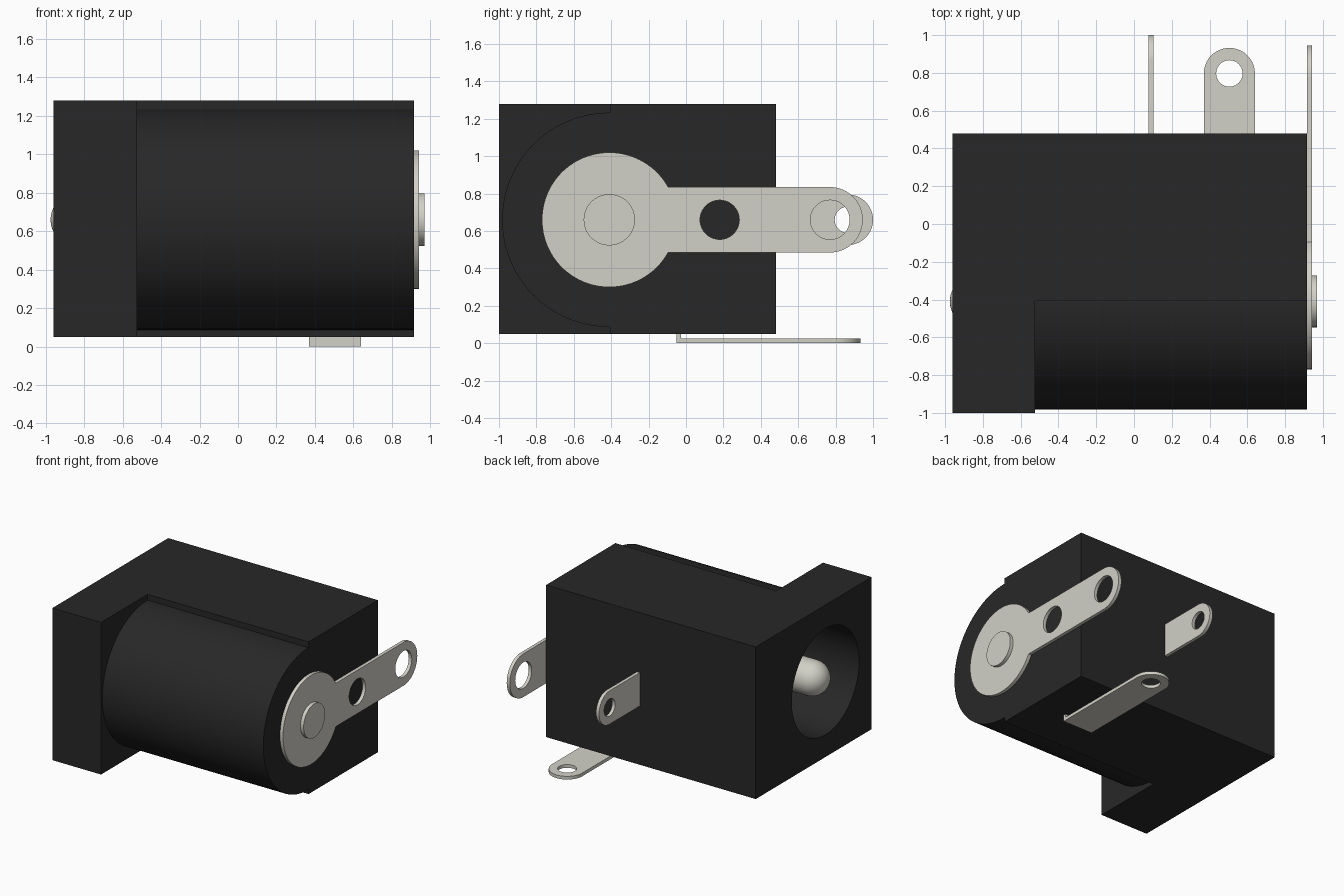
import bpy, bmesh, math
from mathutils import Matrix

if "Cube" in bpy.data.objects:
    bpy.data.objects.remove(bpy.data.objects["Cube"])

YC, ZC = -0.41, 0.66          # axis of the barrel, bore and pin


def material(name, rgb):
    m = bpy.data.materials.new(name)
    m.diffuse_color = (*rgb, 1)
    m.use_nodes = True
    m.node_tree.nodes["Principled BSDF"].inputs["Base Color"].default_value = m.diffuse_color
    return m


BLACK = material("black plastic", (0.021, 0.0205, 0.0205))
METAL = material("pin metal", (0.645, 0.638, 0.572))


def activate(ob):
    bpy.ops.object.select_all(action='DESELECT')
    ob.select_set(True)
    bpy.context.view_layer.objects.active = ob


def smooth(ob):
    activate(ob)
    bpy.ops.object.shade_smooth_by_angle(angle=math.radians(30))


def from_bmesh(name, bm, mat):
    bmesh.ops.recalc_face_normals(bm, faces=bm.faces)
    me = bpy.data.meshes.new(name)
    bm.to_mesh(me)
    bm.free()
    me.materials.append(mat)
    ob = bpy.data.objects.new(name, me)
    bpy.context.collection.objects.link(ob)
    return ob


def revolve(name, profile, mat, steps=96):
    """Lathe (x, radius) points about the barrel axis."""
    bm = bmesh.new()
    vs = [bm.verts.new((x, YC + r, ZC)) for x, r in profile]
    edges = [bm.edges.new(p) for p in zip(vs, vs[1:])]
    bmesh.ops.spin(bm, geom=vs + edges, cent=(0, YC, ZC), axis=(1, 0, 0),
                   angle=math.tau, steps=steps)
    bmesh.ops.remove_doubles(bm, verts=bm.verts, dist=1e-5)
    return from_bmesh(name, bm, mat)


def boolean(ob, other, operation):
    activate(ob)
    mod = ob.modifiers.new(operation.lower(), 'BOOLEAN')
    mod.operation, mod.object, mod.solver = operation, other, 'EXACT'
    bpy.ops.object.modifier_apply(modifier=mod.name)
    bpy.data.objects.remove(other, do_unlink=True)


def arc(cx, r, a0, a1, n=40):
    return [(cx + r * math.cos(a0 + (a1 - a0) * i / n),
             r * math.sin(a0 + (a1 - a0) * i / n)) for i in range(n + 1)]


def lug(name, outline, holes, thick, matrix):
    """Flat metal terminal: outline with round holes, given thickness."""
    cu = bpy.data.curves.new(name, 'CURVE')
    cu.dimensions, cu.fill_mode, cu.extrude = '2D', 'BOTH', thick / 2
    for loop in [outline] + [arc(c, r, 0, math.tau)[:-1] for c, r in holes]:
        sp = cu.splines.new('POLY')
        sp.points.add(len(loop) - 1)
        for p, (u, v) in zip(sp.points, loop):
            p.co = (u, v, 0, 1)
        sp.use_cyclic_u = True
    cu.materials.append(METAL)
    ob = bpy.data.objects.new(name, cu)
    bpy.context.collection.objects.link(ob)
    ob.matrix_world = matrix
    activate(ob)
    bpy.ops.object.convert(target='MESH')
    smooth(bpy.context.view_layer.objects.active)


# Housing: L-shaped block, joined with the barrel and bored from the left
bm = bmesh.new()
plan = [(-0.96, -1), (-0.525, -1), (-0.525, -0.405),
        (0.915, -0.405), (0.915, 0.48), (-0.96, 0.48)]
base = bm.faces.new([bm.verts.new((x, y, 0.05)) for x, y in plan])
top = bmesh.ops.extrude_face_region(bm, geom=[base])["geom"]
bmesh.ops.translate(bm, vec=(0, 0, 1.23),
                    verts=[g for g in top if isinstance(g, bmesh.types.BMVert)])
housing = from_bmesh("housing", bm, BLACK)
R = 0.573
boolean(housing, revolve("barrel", [(-0.7, 0), (-0.7, R), (0.915, R), (0.915, 0)],
                         BLACK), 'UNION')
B = 0.43
boolean(housing, revolve("bore", [(-1.1, 0), (-1.1, B), (0.4, B), (0.4, 0)],
                         BLACK), 'DIFFERENCE')
smooth(housing)

# Centre pin with a domed tip inside and a riveted end outside
P = 0.137
dome = [(-0.975 + P * (1 - math.cos(t)), P * math.sin(t))
        for t in [math.pi / 2 * i / 12 for i in range(13)]]
smooth(revolve("centre_pin", dome + [(0.97, P), (0.97, 0)], METAL, 64))

# Upright terminals lie in the YZ plane
upright = Matrix.Rotation(math.pi / 2, 4, 'Z') @ Matrix.Rotation(math.pi / 2, 4, 'X')
h = math.pi / 2
a = math.asin(0.175 / 0.36)
lug("rivet_terminal",
    arc(YC, 0.36, a, math.tau - a, 80) + arc(0.77, 0.175, -h, h),
    [(0.18, 0.105), (0.77, 0.105)], 0.027,
    Matrix.Translation((0.9285, 0, ZC)) @ upright)
lug("back_terminal",
    [(0.44, 0.135), (0.44, -0.135)] + arc(0.865, 0.135, -h, h),
    [(0.865, 0.07)], 0.027,
    Matrix.Translation((0.091, 0, ZC)) @ upright)

# Bottom terminal lies flat, with a bent tab up into the housing
lug("bottom_terminal",
    [(-0.05, 0.135), (-0.05, -0.135)] + arc(0.797, 0.135, -h, h),
    [(0.797, 0.07)], 0.026,
    Matrix.Translation((0.505, 0, 0.013)) @ Matrix.Rotation(h, 4, 'Z'))
bm = bmesh.new()
bmesh.ops.create_cube(bm, size=1, matrix=Matrix.Translation((0.505, -0.038, 0.04))
                      @ Matrix.Diagonal((0.27, 0.024, 0.05, 1)))
from_bmesh("bottom_terminal_tab", bm, METAL)
